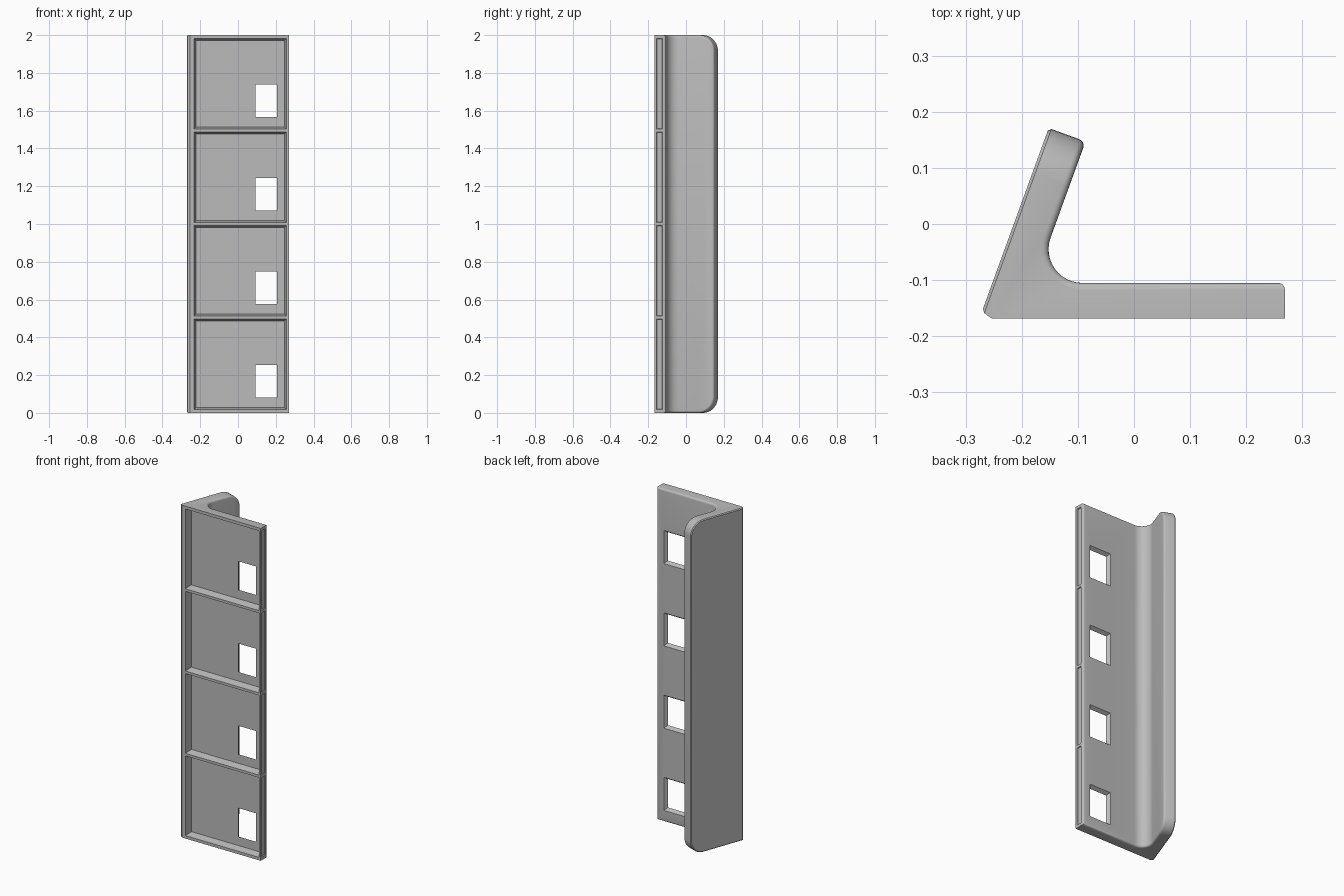
import bpy, bmesh, math
from mathutils import Vector

cube = bpy.data.objects.get("Cube")
if cube:
    bpy.data.objects.remove(cube, do_unlink=True)

HEIGHT, FRONT, BACK, END = 2.0, -0.168, -0.105, 0.269
FLOOR = -0.125
BAYS = [0.2575 + 0.495 * i for i in range(4)]

grey = bpy.data.materials.new("plain_grey")
grey.use_nodes = True
COLOUR = (0.5, 0.5, 0.5, 1)
grey.diffuse_color = COLOUR
grey.node_tree.nodes["Principled BSDF"].inputs["Base Color"].default_value = COLOUR


def make_object(name, bm):
    bmesh.ops.recalc_face_normals(bm, faces=bm.faces)
    mesh = bpy.data.meshes.new(name)
    bm.to_mesh(mesh)
    bm.free()
    mesh.materials.append(grey)
    obj = bpy.data.objects.new(name, mesh)
    bpy.context.collection.objects.link(obj)
    return obj


def bevel(bm, edges, size, segments):
    bmesh.ops.bevel(bm, geom=edges, offset=size, offset_type='OFFSET', segments=segments,
                    profile=0.5, affect='EDGES', clamp_overlap=False)


def add_taper(bm, centre, half, near, far, grow, place):
    """Tapered block: a rectangle at depth near, grown on all sides at depth far."""
    rings = []
    for depth, extra in ((near, 0), (far, grow)):
        u, w = half[0] + extra, half[1] + extra
        rings.append([bm.verts.new(place(centre[0] + a * u, depth, centre[1] + b * w))
                      for a, b in ((-1, -1), (1, -1), (1, 1), (-1, 1))])
    a, b = rings
    bm.faces.new(a)
    bm.faces.new(b[::-1])
    for i in range(4):
        j = (i + 1) % 4
        bm.faces.new((a[i], b[i], b[j], a[j]))


# Angled profile: front plate, inside fillet and leaning flange
lean = math.radians(20)
along = Vector((math.sin(lean), math.cos(lean)))
inward = Vector((math.cos(lean), -math.sin(lean)))
tip_out = Vector((-0.152, 0.171))
tip_in = tip_out + inward * 0.07
heel = tip_out + along * ((FRONT + 0.012 - tip_out.y) / along.y)
root = tip_in + along * ((BACK - tip_in.y) / along.y)
radius = 0.06
centre = Vector((root.x + radius / math.tan((math.pi / 2 - lean) / 2), BACK + radius))
fillet = []
for i in range(13):
    a = math.pi - lean + (math.pi / 2 + lean) * i / 12
    fillet.append(centre + radius * Vector((math.cos(a), math.sin(a))))
plate_end = Vector((END, BACK))
inner = [tip_in] + fillet + [plate_end]
profile = [heel, Vector((-0.254, FRONT)), Vector((END, FRONT))] + inner[::-1] + [tip_out]

bm = bmesh.new()
base = bm.faces.new([bm.verts.new((p.x, p.y, 0)) for p in profile])
top = bmesh.ops.extrude_face_region(bm, geom=[base])["geom"]
bmesh.ops.translate(bm, verts=[v for v in top if isinstance(v, bmesh.types.BMVert)],
                    vec=(0, 0, HEIGHT))
bmesh.ops.recalc_face_normals(bm, faces=bm.faces)


def near_line(v, p, q):
    d = (q - p).normalized()
    r = v.co.xy - p
    t = r.dot(d)
    return abs(r.x * d.y - r.y * d.x) < 1e-4 and -1e-4 < t < (q - p).length + 1e-4


def on_inner(v):
    return any(near_line(v, p, q) for p, q in zip(inner, inner[1:]))


def vertical(e):
    return (e.verts[0].co.xy - e.verts[1].co.xy).length < 1e-5


# Large rounded corners at the flange tip
tips = [e for e in bm.edges if not vertical(e)
        and all(near_line(v, tip_out, tip_in) for v in e.verts)]
bevel(bm, tips, 0.085, 10)

# Small chamfer round the outer flange face
outer = [e for e in bm.edges
         if all(abs((v.co.xy - tip_out).dot(inward)) < 1e-4 for v in e.verts)]
bevel(bm, outer, 0.005, 1)

# Soft rim round the whole inside surface
rim = []
for e in bm.edges:
    if all(on_inner(v) for v in e.verts):
        xy = e.verts[0].co.xy
        at_end = min((xy - tip_in).length, (xy - plate_end).length) < 1e-3
        if at_end or not vertical(e):
            rim.append(e)
bevel(bm, rim, 0.012, 4)
bracket = make_object("angle_bracket", bm)


# Cutters: deep drafted bays, slots on the plate end, windows flaring to the back
def from_front(u, depth, w):
    return (u, depth, w)


def from_end(u, depth, w):
    return (depth, u, w)


recesses, windows = bmesh.new(), bmesh.new()
for z in BAYS:
    add_taper(recesses, (0.012, z), (0.245, 0.24), FRONT - 0.001, FLOOR, -0.01, from_front)
    add_taper(recesses, (-0.14, z), (0.016, 0.24), END + 0.001, END - 0.005, -0.003, from_end)
    add_taper(windows, (0.15, z - 0.09), (0.057, 0.085), FLOOR - 0.001, BACK + 0.001,
              0.015, from_front)

bpy.context.view_layer.objects.active = bracket
for name, cut in (("recess_cutter", recesses), ("window_cutter", windows)):
    cutter = make_object(name, cut)
    cutter.hide_render = True
    mod = bracket.modifiers.new(name, 'BOOLEAN')
    mod.operation = 'DIFFERENCE'
    mod.solver = 'EXACT'
    mod.object = cutter
    bpy.context.view_layer.update()
    bpy.ops.object.modifier_apply(modifier=name)
    bpy.data.objects.remove(cutter, do_unlink=True)

for o in bpy.context.selected_objects:
    o.select_set(False)
bracket.select_set(True)
bpy.ops.object.shade_smooth_by_angle(angle=math.radians(30))
